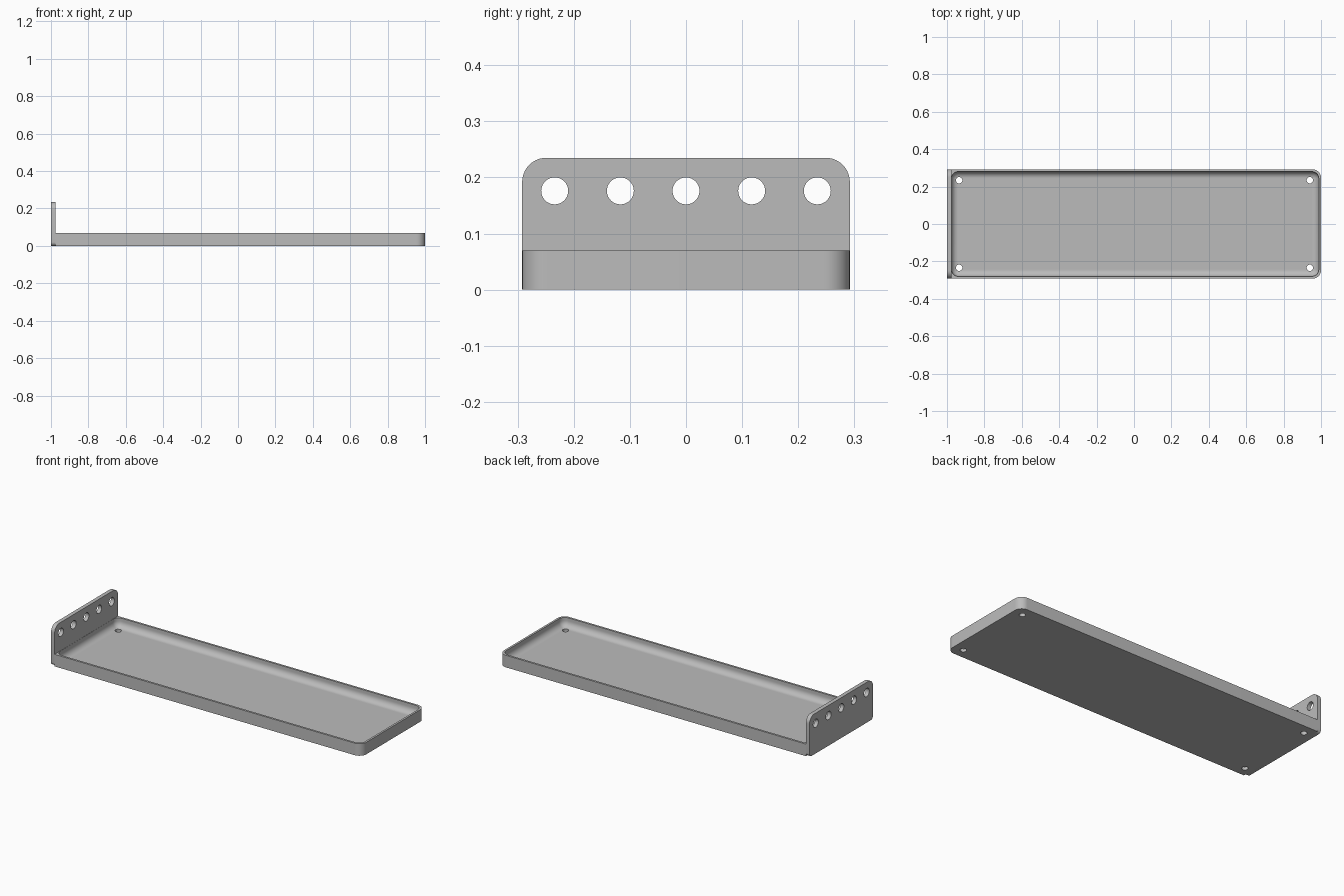
import bpy, bmesh
from math import sin, cos, pi, radians
from mathutils import Vector

if "Cube" in bpy.data.objects:
    bpy.data.objects.remove(bpy.data.objects["Cube"], do_unlink=True)

HALF_W, PLATE_X, TRAY_H, PLATE_H = 0.292, -0.977, 0.07, 0.235
WALL, FLOOR, FILLET = 0.012, 0.018, 0.035

grey = bpy.data.materials.new("plain grey")
grey.use_nodes = True
grey.diffuse_color = (0.5, 0.5, 0.5, 1)
grey.node_tree.nodes["Principled BSDF"].inputs["Base Color"].default_value = grey.diffuse_color


def rounded_rect(u0, u1, v0, v1, radii, steps=10):
    """Counter-clockwise outline; radii start at the (u1, v1) corner."""
    points = []
    corners = [(u1, v1, -1, -1), (u0, v1, 1, -1), (u0, v0, 1, 1), (u1, v0, -1, 1)]
    for i, ((u, v, su, sv), r) in enumerate(zip(corners, radii)):
        for k in range(steps + 1 if r else 1):
            a = (i + k / steps) * pi / 2
            points.append((u + su * r + r * cos(a), v + sv * r + r * sin(a)) if r else (u, v))
    return points


def loft(name, loops):
    """Skin a stack of matching loops and cap both ends."""
    bm = bmesh.new()
    rings = [[bm.verts.new(p) for p in loop] for loop in loops]
    for a, b in zip(rings, rings[1:]):
        for i in range(len(a)):
            j = (i + 1) % len(a)
            bm.faces.new((a[i], a[j], b[j], b[i]))
    bm.faces.new(rings[0][::-1])
    bm.faces.new(rings[-1])
    bmesh.ops.recalc_face_normals(bm, faces=bm.faces)
    mesh = bpy.data.meshes.new(name)
    bm.to_mesh(mesh)
    bm.free()
    mesh.materials.append(grey)
    obj = bpy.data.objects.new(name, mesh)
    bpy.context.collection.objects.link(obj)
    return obj


def cylinder(center, axis, radius, length=0.2):
    """Round hole cutter along z or x."""
    c = Vector(center)
    loops = []
    for end in (-length / 2, length / 2):
        ring = [(radius * cos(t * pi / 20), radius * sin(t * pi / 20)) for t in range(40)]
        loops.append([c + (Vector((u, v, end)) if axis == "z" else Vector((end, u, v)))
                      for u, v in ring])
    return loft("hole_cutter", loops)


def cut(target, cutters):
    for cutter in cutters:
        cutter.hide_render = True
        mod = target.modifiers.new("cut", "BOOLEAN")
        mod.operation, mod.solver, mod.object = "DIFFERENCE", "EXACT", cutter
        bpy.context.view_layer.objects.active = target
        bpy.ops.object.modifier_apply(modifier=mod.name)
        bpy.data.objects.remove(cutter, do_unlink=True)


def smooth(obj):
    bpy.ops.object.select_all(action="DESELECT")
    obj.select_set(True)
    bpy.context.view_layer.objects.active = obj
    bpy.ops.object.shade_smooth_by_angle(angle=radians(30))


# Tray body: rounded at the free end, square against the end plate
outline = rounded_rect(PLATE_X, 1, -HALF_W, HALF_W, (0.045, 0, 0, 0.045))
tray = loft("tray", [[(x, y, z) for x, y in outline] for z in (0, TRAY_H)])

# Hollow with a filleted floor edge
levels = [(0, TRAY_H + 0.05)]
for k in range(9):
    a = k / 8 * pi / 2
    levels.append((FILLET * (1 - cos(a)), FLOOR + FILLET * (1 - sin(a))))
loops = []
for d, z in levels:
    rect = rounded_rect(PLATE_X + 0.001 + d, 1 - WALL - d, -HALF_W + WALL + d,
                        HALF_W - WALL - d, (0.037 - d,) * 4)
    loops.append([(x, y, z) for x, y in rect])
cut(tray, [loft("hollow_cutter", loops)])

# Screw holes in the tray floor
cut(tray, [cylinder((x, y, 0), "z", 0.017) for x in (-0.935, 0.94) for y in (-0.234, 0.234)])
smooth(tray)

# Upright end plate with a row of five holes
outline = rounded_rect(-HALF_W, HALF_W, 0, PLATE_H, (0.043, 0.043, 0.02, 0.02))
plate = loft("end_plate", [[(x, y, z) for y, z in outline] for x in (-1, PLATE_X)])
cut(plate, [cylinder((PLATE_X, i * 0.117, 0.176), "x", 0.024) for i in range(-2, 3)])
smooth(plate)
